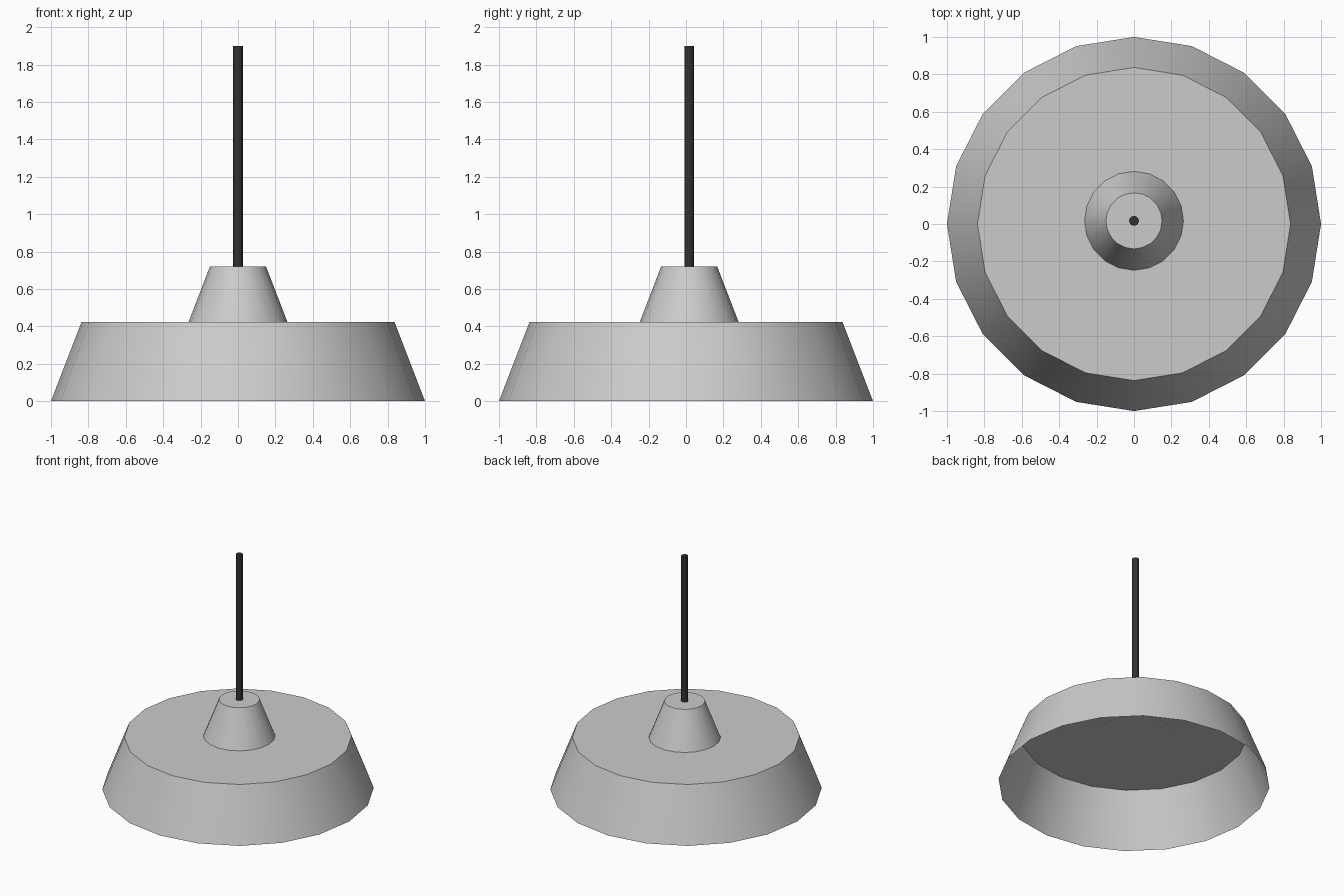
import bpy, bmesh, math
from mathutils import Matrix

if "Cube" in bpy.data.objects:
    bpy.data.objects.remove(bpy.data.objects["Cube"])


def cone(name, r1, r2, z1, z2, y=0.0, sides=20, open_bottom=False):
    bm = bmesh.new()
    bmesh.ops.create_cone(bm, cap_ends=True, segments=sides, radius1=r1, radius2=r2,
                          depth=z2 - z1, matrix=Matrix.Translation((0, y, (z1 + z2) / 2)))
    if open_bottom:
        base = [f for f in bm.faces if f.normal.z < -0.9]
        bmesh.ops.delete(bm, geom=base, context='FACES_ONLY')
    mesh = bpy.data.meshes.new(name)
    bm.to_mesh(mesh)
    bm.free()
    obj = bpy.data.objects.new(name, mesh)
    bpy.context.collection.objects.link(obj)
    # Smooth walls with sharp rims
    bpy.ops.object.select_all(action='DESELECT')
    obj.select_set(True)
    bpy.context.view_layer.objects.active = obj
    bpy.ops.object.shade_smooth_by_angle(angle=math.radians(35))
    return obj


OFFSET_Y = 0.017  # neck and cord sit slightly behind the shade centre

# Wide thin shade, open underneath
cone("lamp_shade", 1.0, 0.837, 0.0, 0.423, open_bottom=True)

# Tapered neck on the shade
cone("neck", 0.265, 0.15, 0.422, 0.72, y=OFFSET_Y)

# Dark hanging cord
cord = cone("cord", 0.026, 0.026, 0.715, 1.9, y=OFFSET_Y)
dark = bpy.data.materials.new("dark_cord")
dark.diffuse_color = (0.03, 0.03, 0.03, 1)
dark.use_nodes = True
dark.node_tree.nodes["Principled BSDF"].inputs["Base Color"].default_value = dark.diffuse_color
cord.data.materials.append(dark)
